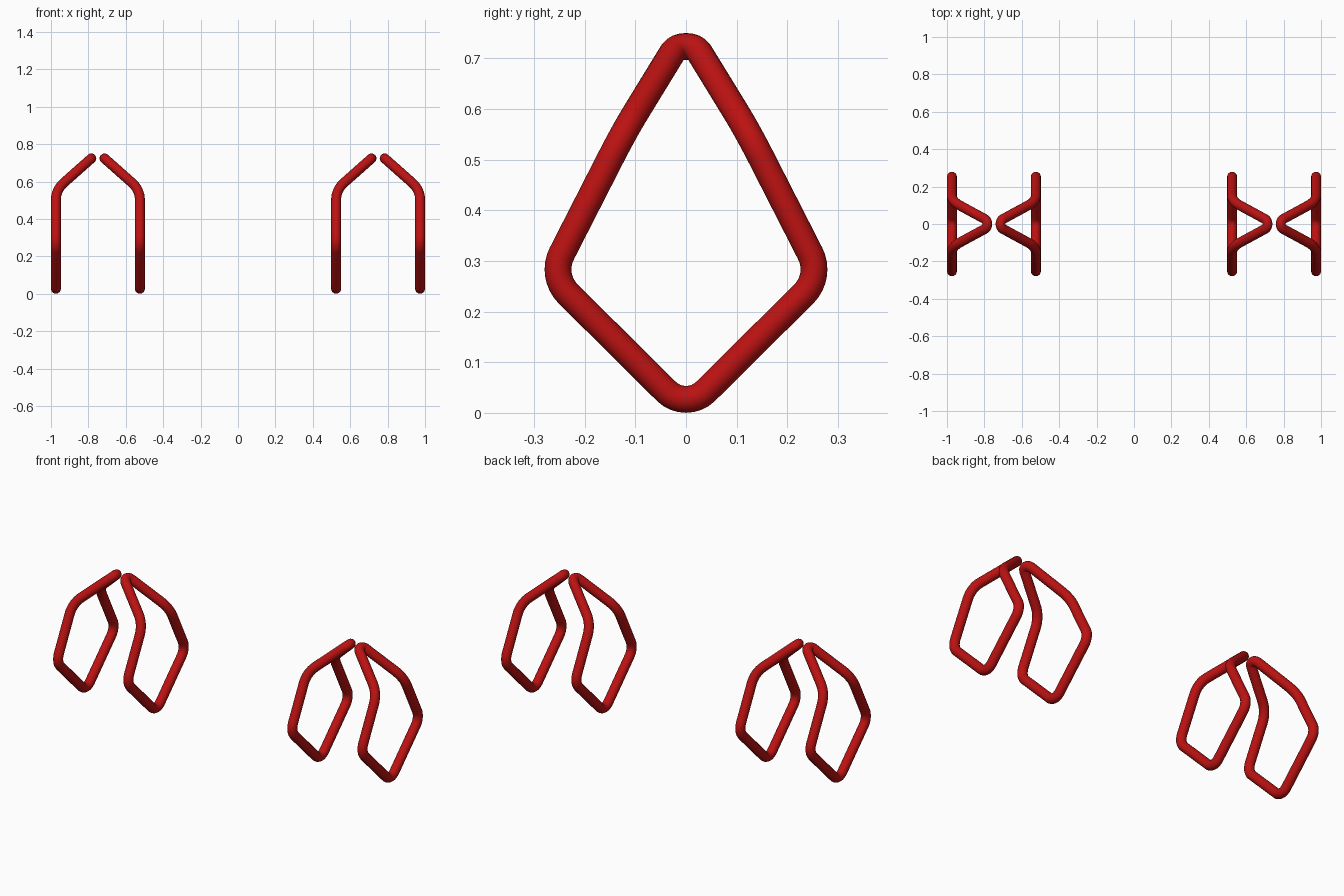
import bpy
import math
from mathutils import Vector

cube = bpy.data.objects.get("Cube")
if cube:
    bpy.data.objects.remove(cube, do_unlink=True)

TUBE = 0.0265      # tube radius
PAIR_X = 0.749     # centre of each pair of loops
SPREAD = 0.2245    # distance from pair centre to the upright plane
ARC_STEPS = 8

# Red paint
red = bpy.data.materials.new("red_paint")
red.use_nodes = True
red.diffuse_color = (0.5, 0.006, 0.006, 1)
red.node_tree.nodes["Principled BSDF"].inputs["Base Color"].default_value = red.diffuse_color


def fillet(prev, corner, nxt, trim):
    """Round a corner with an arc that starts `trim` away from it."""
    a, b = (prev - corner).normalized(), (nxt - corner).normalized()
    half = a.angle(b) / 2
    radius = trim * math.tan(half)
    centre = corner + (a + b).normalized() * trim / math.cos(half)
    start, end = corner + a * trim - centre, corner + b * trim - centre
    return [centre + start.normalized().slerp(end.normalized(), i / ARC_STEPS) * radius
            for i in range(ARC_STEPS + 1)]


def loop_path():
    """Kite-shaped loop, upright below and leaning toward -x above the bend."""
    bottom = (Vector((SPREAD, 0, 0.004)), 0.055)
    apex = (Vector((0, 0, 0.755)), 0.07)
    side = [(Vector((SPREAD, 0.268, 0.27)), 0.05),
            (Vector((SPREAD, 0.122, 0.556)), 0.06)]
    other = [(Vector((p.x, -p.y, p.z)), t) for p, t in reversed(side)]
    corners = [bottom, *side, apex, *other]
    path = []
    for i, (point, trim) in enumerate(corners):
        nxt = corners[(i + 1) % len(corners)][0]
        path += fillet(corners[i - 1][0], point, nxt, trim)
    return path


def make_loop(name, centre_x, facing):
    curve = bpy.data.curves.new(name, "CURVE")
    curve.dimensions = "3D"
    curve.bevel_depth = TUBE
    curve.bevel_resolution = 6
    path = loop_path()
    spline = curve.splines.new("POLY")
    spline.points.add(len(path) - 1)
    for point, p in zip(spline.points, path):
        point.co = (centre_x + facing * p.x, p.y, p.z, 1)
    spline.use_cyclic_u = True
    curve.materials.append(red)
    obj = bpy.data.objects.new(name, curve)
    bpy.context.collection.objects.link(obj)

    # Turn the tube into a smooth mesh
    bpy.ops.object.select_all(action="DESELECT")
    obj.select_set(True)
    bpy.context.view_layer.objects.active = obj
    bpy.ops.object.convert(target="MESH")
    bpy.ops.object.shade_smooth()


# Two pairs of loops, each leaning together at the top
for side_name, side in (("left", 1), ("right", -1)):
    for place, direction in (("outer", 1), ("inner", -1)):
        make_loop(f"{side_name}_{place}_loop", side * PAIR_X, side * direction)
